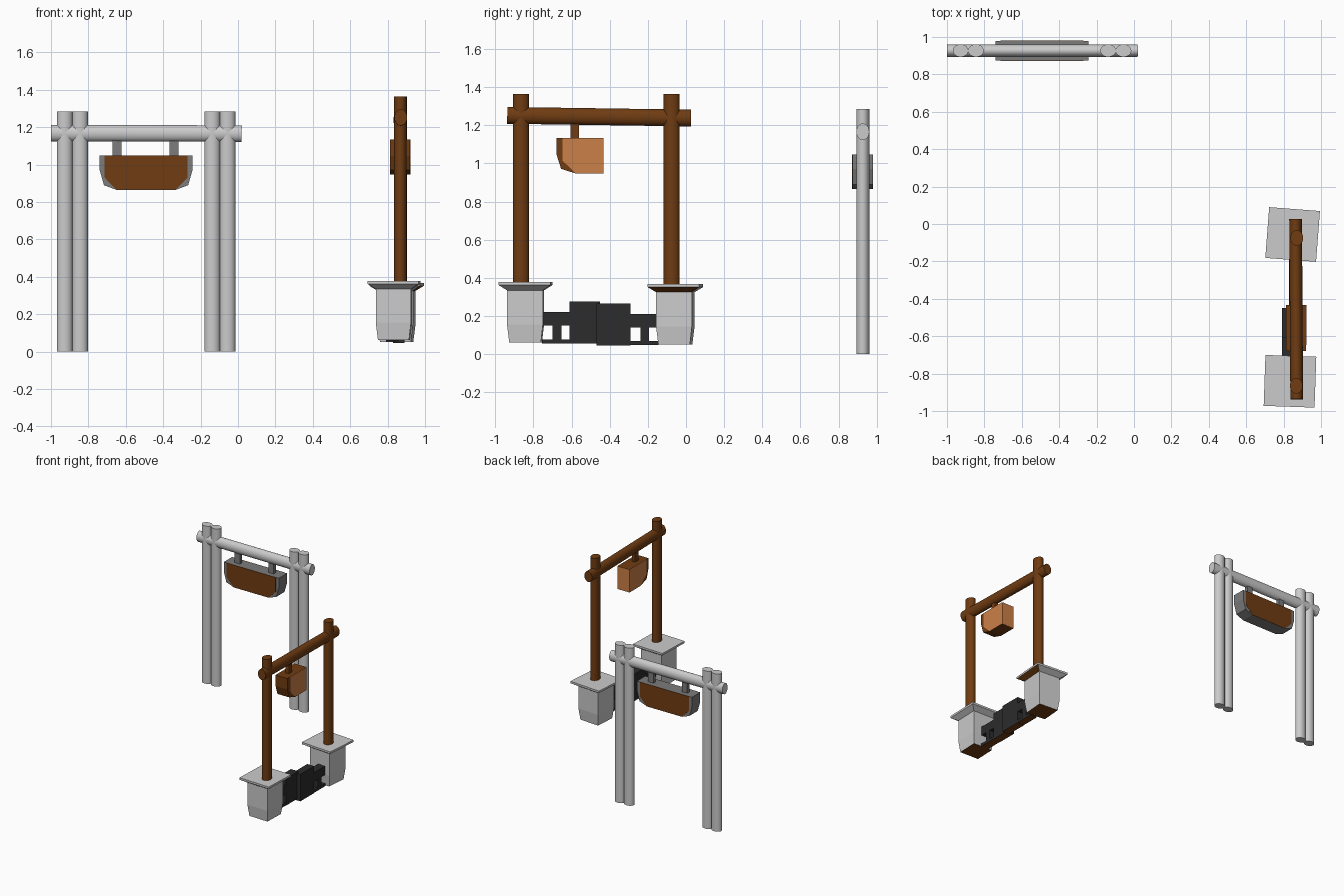
import bpy, bmesh, math
from mathutils import Vector, Matrix

if "Cube" in bpy.data.objects:
    bpy.data.objects.remove(bpy.data.objects["Cube"])


def material(name, rgb):
    m = bpy.data.materials.new(name)
    m.diffuse_color = (*rgb, 1)
    m.use_nodes = True
    m.node_tree.nodes["Principled BSDF"].inputs["Base Color"].default_value = m.diffuse_color
    return m


LIGHT = material("light_grey", (0.60, 0.60, 0.60))
MID = material("mid_grey", (0.20, 0.20, 0.20))
BROWN = material("dark_brown", (0.16, 0.045, 0.006))
TAN = material("tan_wood", (0.60, 0.215, 0.065))
BLACK = material("charcoal", (0.025, 0.025, 0.025))


def finish(bm, name, mats):
    bmesh.ops.recalc_face_normals(bm, faces=bm.faces)
    me = bpy.data.meshes.new(name)
    bm.to_mesh(me)
    bm.free()
    ob = bpy.data.objects.new(name, me)
    bpy.context.collection.objects.link(ob)
    for m in mats:
        me.materials.append(m)
    return ob


def log(name, a, b, flat_axis, mat, r=0.042, thin=0.034):
    """Slightly flattened round log from a to b; flat_axis is its thin world direction."""
    a, b = Vector(a), Vector(b)
    w = (b - a).normalized()
    u = Vector(flat_axis)
    v = w.cross(u).normalized()
    bm = bmesh.new()
    bmesh.ops.create_cone(bm, cap_ends=True, segments=24, radius1=1, radius2=1, depth=(b - a).length)
    mid = (a + b) / 2
    for p in bm.verts:
        x, y, z = p.co
        p.co = mid + u * x * thin + v * y * r + w * z
    for f in bm.faces:
        f.smooth = len(f.verts) == 4
    ob = finish(bm, name, [mat])
    for o in bpy.context.selected_objects:
        o.select_set(False)
    ob.select_set(True)
    bpy.context.view_layer.objects.active = ob
    bpy.ops.object.shade_smooth_by_angle(angle=math.radians(40))
    return ob


def box(name, lo, hi, mat, under=None):
    bm = bmesh.new()
    bmesh.ops.create_cube(bm, size=1)
    for p in bm.verts:
        p.co = [(l + h) / 2 + c * (h - l) for c, l, h in zip(p.co, lo, hi)]
    ob = finish(bm, name, [mat, under or mat])
    for f in ob.data.polygons:
        f.material_index = int(f.normal.z < -0.5)
    return ob


def prism(name, pts, d0, d1, axis, mat):
    """Extrude a (horizontal, z) outline along x or y between d0 and d1."""
    bm = bmesh.new()
    place = (lambda h, z, d: (d, h, z)) if axis == 'x' else (lambda h, z, d: (h, d, z))
    face = bm.faces.new([bm.verts.new(place(h, z, d0)) for h, z in pts])
    out = bmesh.ops.extrude_face_region(bm, geom=[face])["geom"]
    step = (d1 - d0, 0, 0) if axis == 'x' else (0, d1 - d0, 0)
    bmesh.ops.translate(bm, verts=[g for g in out if isinstance(g, bmesh.types.BMVert)], vec=step)
    return finish(bm, name, [mat])


# Grey frame: paired posts and a cross beam
for i, x in enumerate((-0.927, -0.845, -0.138, -0.056)):
    log(f"grey_post_{i + 1}", (x, 0.927, 0), (x, 0.927, 1.285), (0, 1, 0), LIGHT)
log("grey_beam", (-1.0, 0.927, 1.168), (0.02, 0.927, 1.166), (0, 1, 0), LIGHT, 0.044)

# Hanging trough with painted sides
cx = -0.4915
half = [(0.248, 1.048), (0.248, 0.97), (0.225, 0.89), (0.158, 0.865)]
panel = [(0.221, 1.048), (0.221, 0.93), (0.158, 0.866)]


def mirrored(h):
    return [(cx + a, z) for a, z in h] + [(cx - a, z) for a, z in reversed(h)]


prism("trough", mirrored(half), 0.873, 0.979, 'y', MID)
for side, y in (("front", 0.871), ("back", 0.978)):
    prism(f"trough_{side}_panel", mirrored(panel), y, y + 0.003, 'y', BROWN)
for s, x in (("left", -0.646), ("right", -0.342)):
    box(f"trough_hanger_{s}", (x - 0.024, 0.913, 1.04), (x + 0.024, 0.941, 1.205), MID)

# Brown frame: single posts on planters, sloping beam
log("brown_post_front", (0.868, -0.865, 0.36), (0.868, -0.865, 1.365), (1, 0, 0), BROWN)
log("brown_post_back", (0.870, -0.075, 0.36), (0.870, -0.075, 1.365), (1, 0, 0), BROWN)
log("brown_beam", (0.870, -0.937, 1.252), (0.864, 0.026, 1.238), (1, 0, 0), BROWN, 0.044)

# Half bucket with tan side panels and tan open end
prism("bucket", [(-0.434, 1.134), (-0.678, 1.134), (-0.678, 1.045), (-0.655, 0.972),
                 (-0.578, 0.947), (-0.434, 0.947)], 0.814, 0.920, 'x', BROWN)
side = [(-0.434, 1.134), (-0.648, 1.134), (-0.648, 1.015), (-0.578, 0.948), (-0.434, 0.948)]
prism("bucket_left_panel", side, 0.812, 0.815, 'x', TAN)
prism("bucket_right_panel", side, 0.919, 0.922, 'x', TAN)
box("bucket_end_panel", (0.814, -0.435, 0.948), (0.920, -0.432, 1.134), TAN)
box("bucket_hanger", (0.852, -0.605, 1.12), (0.882, -0.562, 1.26), BROWN)


# Planters: square body, flared rim, flat cap
def planter(name, cx, cy, turn, dz, brown_rim):
    rings = [(0.083, 0.062), (0.094, 0.155), (0.094, 0.335), (0.136, 0.362), (0.136, 0.378)]
    bm = bmesh.new()
    loops = [[bm.verts.new((sx * r, sy * r, z + dz)) for sx, sy in ((-1, -1), (1, -1), (1, 1), (-1, 1))]
             for r, z in rings]
    for lo, hi in zip(loops, loops[1:]):
        for i in range(4):
            j = (i + 1) % 4
            bm.faces.new((lo[i], lo[j], hi[j], hi[i]))
    bm.faces.new(loops[0])
    bm.faces.new(loops[-1])
    bmesh.ops.recalc_face_normals(bm, faces=bm.faces)
    for f in bm.faces:
        n = f.normal
        rim = brown_rim and n.z < -0.3 and n.x > 0.3
        f.material_index = int(n.z < -0.95 or rim)
    rot = Matrix.Translation((cx, cy, 0)) @ Matrix.Rotation(math.radians(turn), 4, 'Z')
    bmesh.ops.transform(bm, matrix=rot, verts=bm.verts)
    finish(bm, name, [LIGHT, BROWN])


planter("planter_front", 0.834, -0.841, -2, 0.0, False)
planter("planter_back", 0.848, -0.056, -4.4, -0.010, True)


# Low barrier between planters: two overlapping halves with windowed arms
def barrier(name, x0, x1, block, arm, dz):
    a0, a1 = arm
    box(f"{name}_block", (x0, block[0], 0.055 + dz), (x1, block[1], 0.275 + dz), BLACK, BROWN)
    box(f"{name}_upper_arm", (x0, a0, 0.15 + dz), (x1, a1, 0.222 + dz), BLACK)
    box(f"{name}_lower_arm", (x0, a0, 0.057 + dz), (x1, a1, 0.078 + dz), BLACK, BROWN)
    mid = (a0 + a1) / 2 + 0.004
    box(f"{name}_upright", (x0, mid - 0.023, 0.07 + dz), (x1, mid + 0.023, 0.16 + dz), BLACK)


barrier("barrier_front", 0.792, 0.858, (-0.61, -0.45), (-0.755, -0.605), 0.0)
barrier("barrier_back", 0.828, 0.890, (-0.468, -0.29), (-0.295, -0.145), -0.010)
